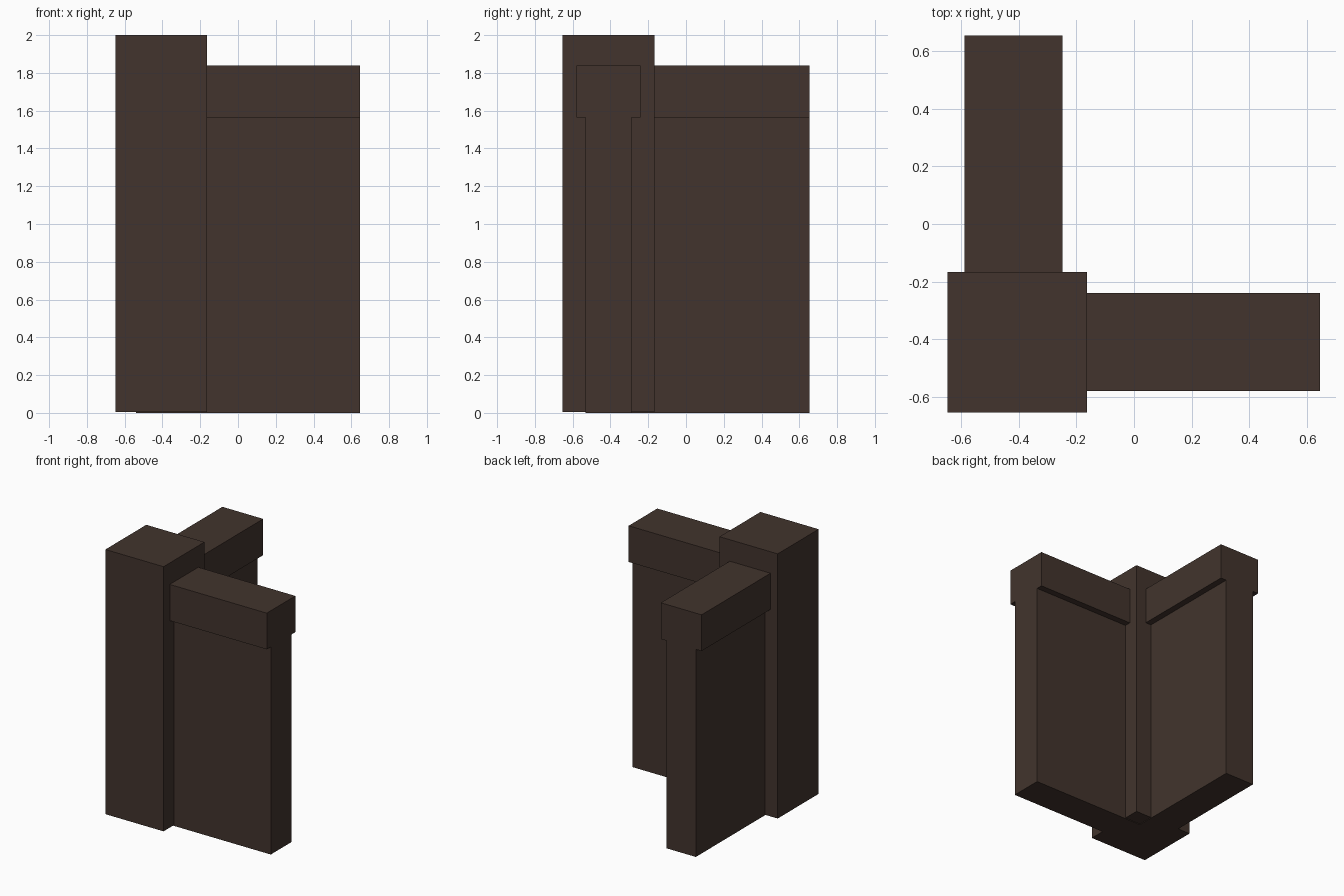
import bpy, bmesh

if "Cube" in bpy.data.objects:
    bpy.data.objects.remove(bpy.data.objects["Cube"])

wood = bpy.data.materials.new("dark brown")
wood.diffuse_color = (0.054, 0.034, 0.026, 1)
wood.use_nodes = True
wood.node_tree.nodes["Principled BSDF"].inputs["Base Color"].default_value = wood.diffuse_color


def prism(name, outline, z0, z1):
    """Extrude a flat outline from z0 up to z1."""
    bm = bmesh.new()
    face = bm.faces.new([bm.verts.new((x, y, z0)) for x, y in outline])
    up = bmesh.ops.extrude_face_region(bm, geom=[face])["geom"]
    bmesh.ops.translate(bm, vec=(0, 0, z1 - z0),
                        verts=[v for v in up if isinstance(v, bmesh.types.BMVert)])
    bmesh.ops.recalc_face_normals(bm, faces=bm.faces)
    mesh = bpy.data.meshes.new(name)
    bm.to_mesh(mesh)
    bm.free()
    mesh.materials.append(wood)
    obj = bpy.data.objects.new(name, mesh)
    bpy.context.collection.objects.link(obj)
    return obj


def corner_outline(half):
    """L-shaped plan of two arms leaving the post to +x and +y."""
    cx, cy, x1, y1 = -0.418, -0.410, 0.646, 0.654
    return [(cx - half, cy - half), (x1, cy - half), (x1, cy + half),
            (cx + half, cy + half), (cx + half, y1), (cx - half, y1)]


# Corner post, just clear of the ground
prism("corner_post", [(-0.648, -0.654), (-0.163, -0.654),
                      (-0.163, -0.167), (-0.648, -0.167)], 0.005, 2.0)
# Thin wall arms and the wider coping on top of them
prism("wall_arms", corner_outline(0.122), 0.0, 1.565)
prism("wall_coping", corner_outline(0.170), 1.565, 1.838)
